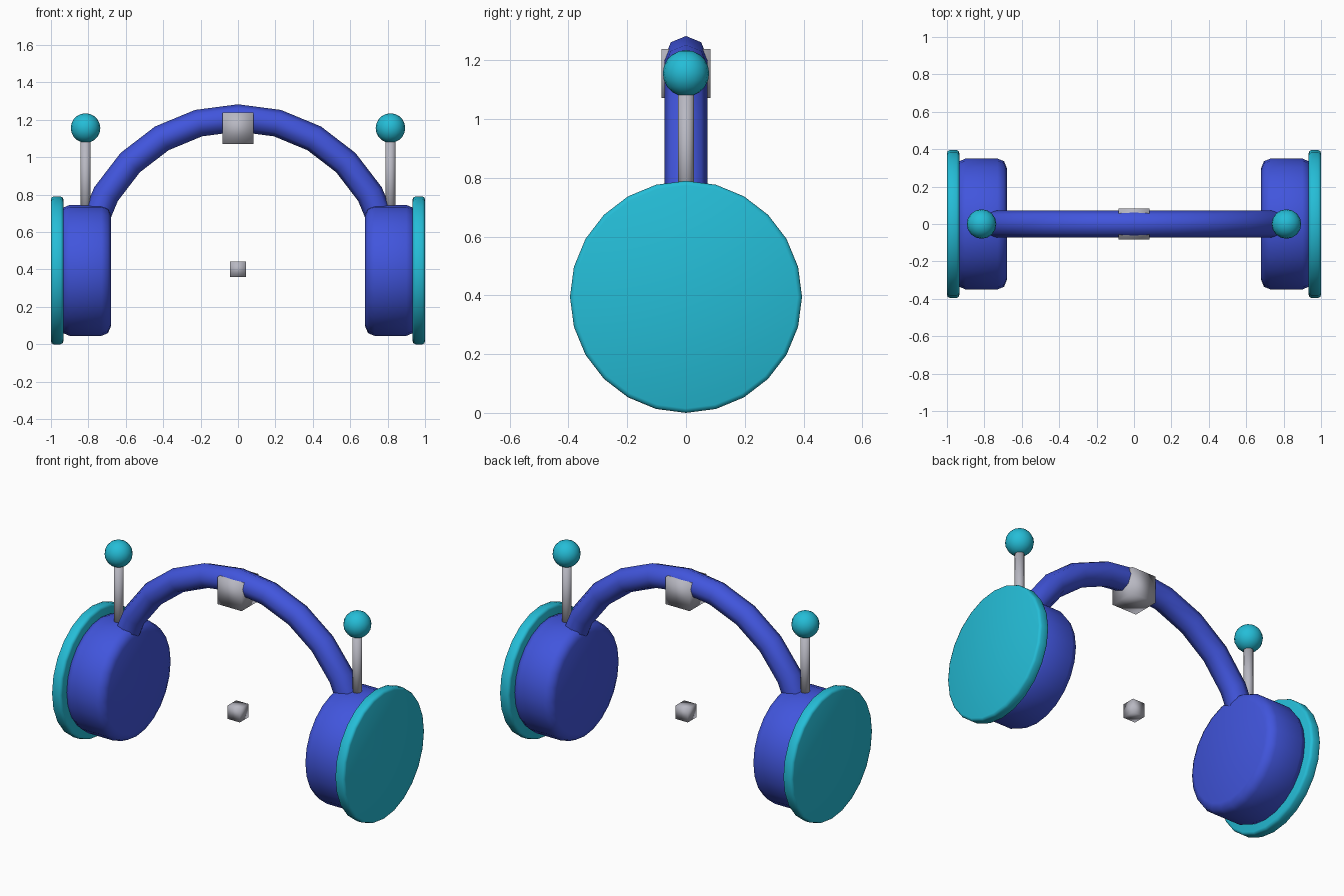
import bpy
import bmesh
import math
from mathutils import Matrix, Vector

cube = bpy.data.objects.get("Cube")
if cube:
    bpy.data.objects.remove(cube, do_unlink=True)


def material(name, rgb):
    mat = bpy.data.materials.new(name)
    mat.use_nodes = True
    colour = (*rgb, 1)
    mat.diffuse_color = colour
    mat.node_tree.nodes["Principled BSDF"].inputs["Base Color"].default_value = colour
    return mat


BLUE = material("royal blue", (0.053, 0.091, 0.72))
CYAN = material("cyan", (0.018, 0.51, 0.68))
GREY = material("light grey", (0.48, 0.48, 0.54))

EAR_X = 0.815     # distance of each ear cup from the middle
EAR_Z = 0.395     # height of the ear cup axis


def finish(name, bm, mat, location, bevel=0, segments=2):
    bmesh.ops.recalc_face_normals(bm, faces=bm.faces)
    for face in bm.faces:
        face.smooth = True
    mesh = bpy.data.meshes.new(name)
    bm.to_mesh(mesh)
    bm.free()
    mesh.materials.append(mat)
    obj = bpy.data.objects.new(name, mesh)
    obj.location = location
    bpy.context.collection.objects.link(obj)
    if bevel:
        mod = obj.modifiers.new("rounded rim", "BEVEL")
        mod.width = bevel
        mod.segments = segments
        mod.limit_method = "ANGLE"
    return obj


def cylinder(name, mat, location, radius, depth, sides, along_x=False, bevel=0):
    bm = bmesh.new()
    turn = Matrix.Rotation(math.pi / 2, 4, "Y") if along_x else Matrix()
    bmesh.ops.create_cone(bm, cap_ends=True, segments=sides, radius1=radius,
                          radius2=radius, depth=depth, matrix=turn)
    return finish(name, bm, mat, location, bevel)


def box(name, mat, location, size):
    bm = bmesh.new()
    bmesh.ops.create_cube(bm, size=size)
    return finish(name, bm, mat, location)


# Headband: an eight-sided ring swept through half a turn
bm = bmesh.new()
ring = bmesh.ops.create_circle(bm, cap_ends=False, segments=8, radius=0.073,
                               matrix=Matrix.Translation((EAR_X, 0, 0)))
bmesh.ops.spin(bm, geom=ring["verts"] + bm.edges[:], cent=Vector(), axis=(0, 1, 0),
               angle=-math.pi, steps=12)
finish("headband", bm, BLUE, (0, 0, EAR_Z))

# Ear cups, outer discs and antennas on both sides
for side, sign in (("left", 1), ("right", -1)):
    x = sign * EAR_X
    cylinder(side + "_ear_cup", BLUE, (x, 0, EAR_Z), 0.35, 0.27, 24, True, 0.05)
    cylinder(side + "_outer_disc", CYAN, (sign * 0.967, 0, EAR_Z), 0.395, 0.066, 24, True, 0.015)
    cylinder(side + "_antenna_rod", GREY, (x, 0, 0.88), 0.027, 0.44, 12)
    bm = bmesh.new()
    bmesh.ops.create_uvsphere(bm, u_segments=16, v_segments=10, radius=0.079)
    finish(side + "_antenna_ball", bm, CYAN, (x, 0, 1.156), 0)

# Block on the headband and the small floating block below it
box("headband_block", GREY, (0, 0, 1.155), 0.166)
box("small_block", GREY, (0, 0, 0.4), 0.083)
